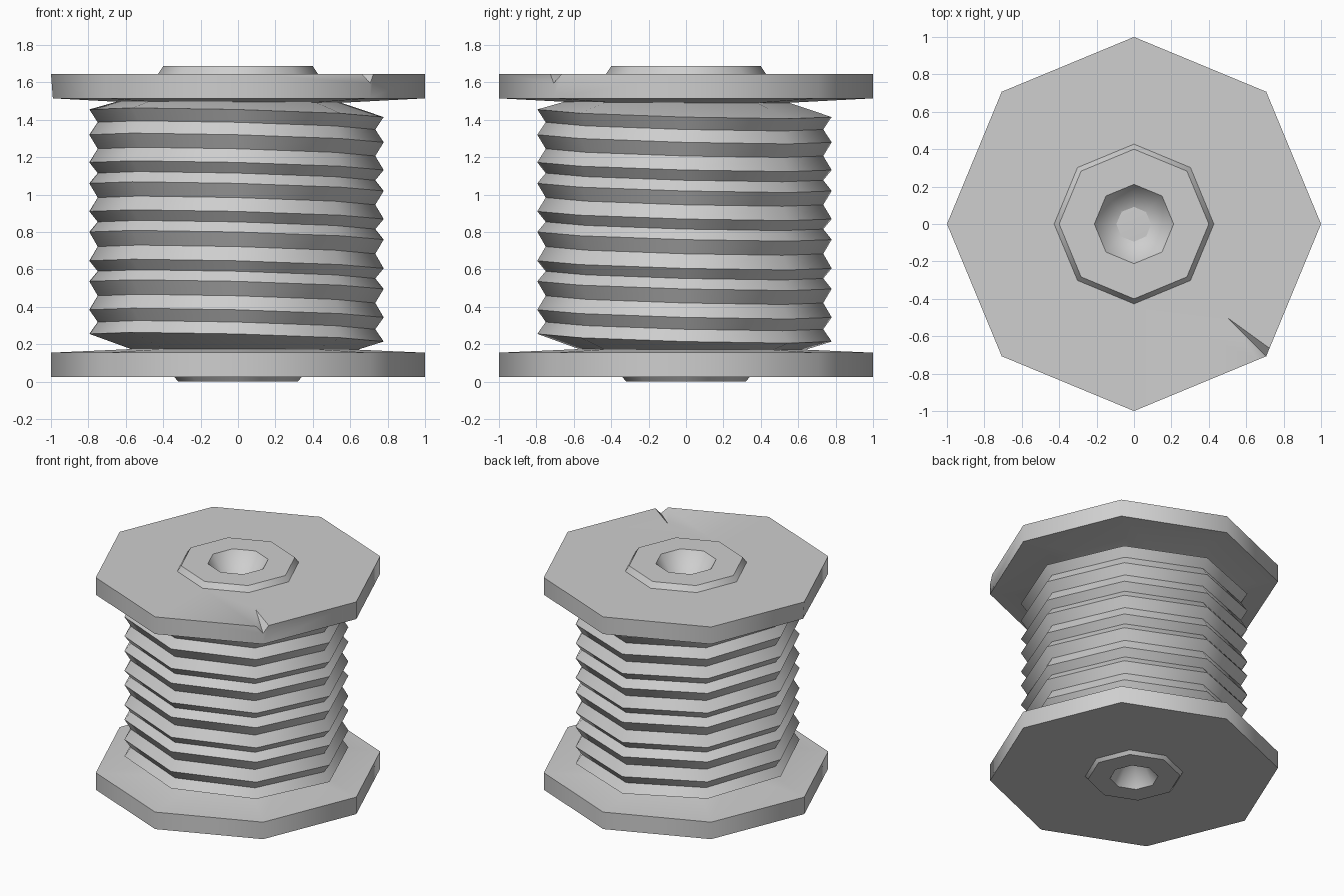
import bpy
import bmesh
import math
from mathutils import Vector

cube = bpy.data.objects.get("Cube")
if cube:
    bpy.data.objects.remove(cube, do_unlink=True)

SIDES = 8
TILT = 0.026

grey = bpy.data.materials.new("plain grey")
grey.use_nodes = True
colour = (0.62, 0.62, 0.62, 1)
grey.diffuse_color = colour
grey.node_tree.nodes["Principled BSDF"].inputs["Base Color"].default_value = colour


def make_object(name, bm):
    bmesh.ops.recalc_face_normals(bm, faces=bm.faces)
    mesh = bpy.data.meshes.new(name)
    bm.to_mesh(mesh)
    bm.free()
    mesh.materials.append(grey)
    obj = bpy.data.objects.new(name, mesh)
    bpy.context.collection.objects.link(obj)
    return obj


def lathe(name, profile, place=lambda v: v):
    """Turn a (radius, height) profile that starts and ends on the axis."""
    bm = bmesh.new()
    rings = []
    for r, z in profile:
        count = SIDES if r > 0 else 1
        angles = [math.tau * i / SIDES for i in range(count)]
        rings.append([bm.verts.new(place(Vector((r * math.cos(a), r * math.sin(a), z))))
                      for a in angles])
    for low, high in zip(rings, rings[1:]):
        for i in range(SIDES):
            j = (i + 1) % SIDES
            corners = [low[i % len(low)], low[j % len(low)],
                       high[j % len(high)], high[i % len(high)]]
            bm.faces.new(list(dict.fromkeys(corners)))
    return make_object(name, bm)


def smooth(obj):
    bpy.ops.object.select_all(action="DESELECT")
    obj.select_set(True)
    bpy.context.view_layer.objects.active = obj
    bpy.ops.object.shade_smooth_by_angle(angle=math.radians(47))


# Lower flange with its shallow hub and recess
lower_flange = lathe("lower_flange", [
    (0, 0.30), (0.167, 0), (0.32, 0), (0.34, 0.025),
    (1, 0.025), (1, 0.155), (0.4, 0.182), (0, 0.42)])

# Upper flange with a bevelled hub and recess
upper_flange = lathe("upper_flange", [
    (0, 1.38), (0.212, 1.687), (0.40, 1.687), (0.427, 1.646),
    (1, 1.646), (1, 1.515), (0.4, 1.483), (0, 1.22)])
for vert in upper_flange.data.vertices:
    if vert.co.x < -0.99 and vert.co.z < 1.6:
        vert.co.x = -0.99

# Thread catch notch, cut as a wedge into the upper rim
tip = Vector((0.5, -0.5, 1.647))
rim = [Vector(p) for p in ((0.66, -0.73, 1.65), (0.725, -0.66, 1.65), (0.705, -0.705, 1.597))]
bm = bmesh.new()
bmesh.ops.convex_hull(bm, input=[bm.verts.new(tip)] +
                      [bm.verts.new(tip + (p - tip) * 1.3) for p in rim])
cutter = make_object("notch_cutter", bm)
cutter.hide_render = True
cut = upper_flange.modifiers.new("notch", "BOOLEAN")
cut.operation = "DIFFERENCE"
cut.solver = "EXACT"
cut.object = cutter
bpy.context.view_layer.objects.active = upper_flange
bpy.ops.object.modifier_apply(modifier=cut.name)
bpy.data.objects.remove(cutter, do_unlink=True)

# Wound thread: slightly tilted ridges and grooves
ridges = [0.235, 0.364, 0.516, 0.626, 0.78, 0.89, 1.04, 1.152, 1.30, 1.435]
profile = [(0, 0.15), (0.55, 0.155)]
for i, z in enumerate(ridges):
    if i:
        profile.append((0.742, (z + ridges[i - 1]) / 2))
    profile.append((0.787, z))
profile += [(0.53, 1.515), (0, 1.515)]


def tilted(v):
    return Vector((v.x - 0.008, v.y - 0.008, v.z - TILT * (v.x + v.y)))


wound_thread = lathe("wound_thread", profile, tilted)

for part in (lower_flange, upper_flange, wound_thread):
    smooth(part)
